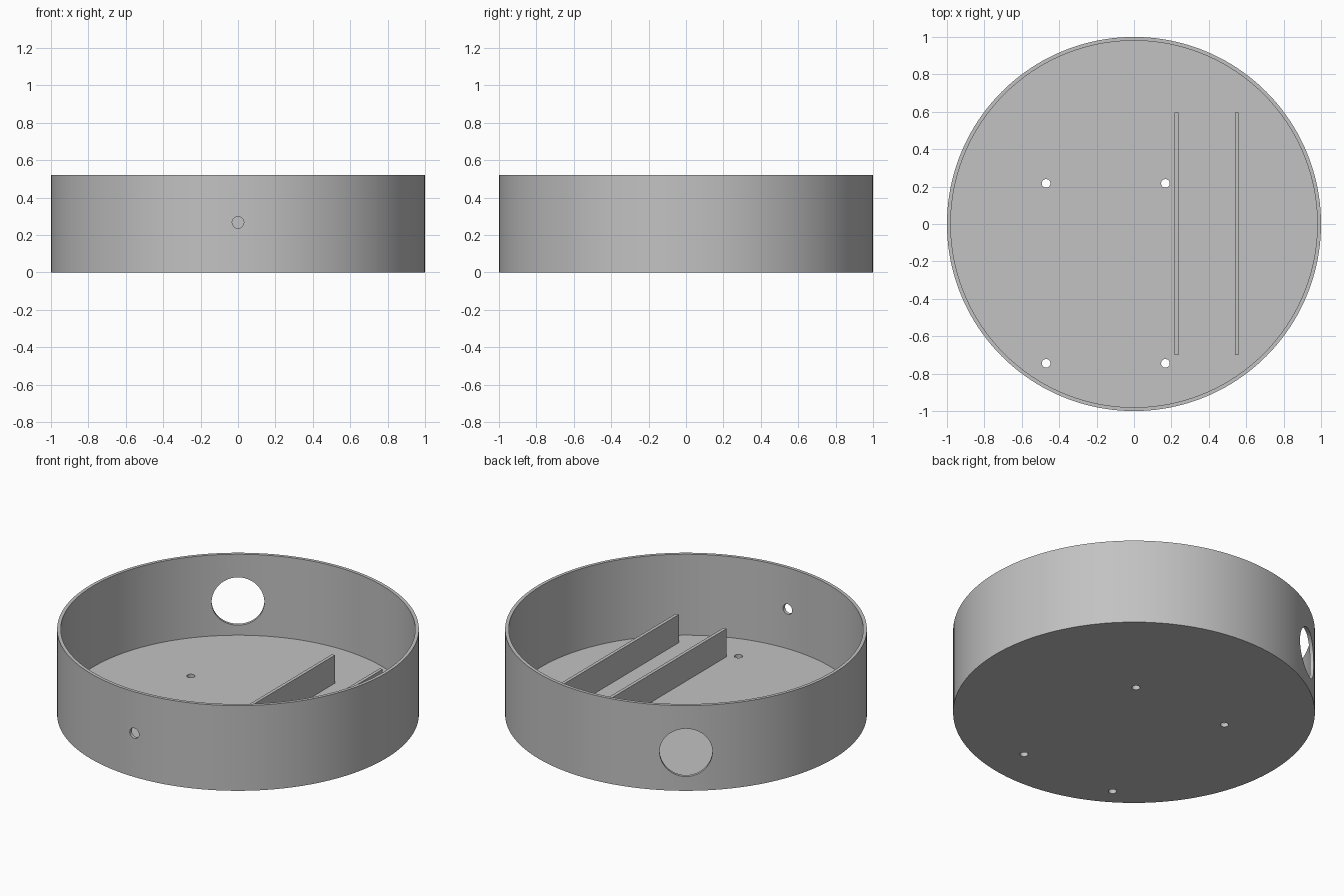
import bpy
import math
from mathutils import Vector

if "Cube" in bpy.data.objects:
    bpy.data.objects.remove(bpy.data.objects["Cube"])

HEIGHT, WALL, FLOOR = 0.52, 0.02, 0.026
DIVIDER_TOP = 0.197

grey = bpy.data.materials.new("plain grey")
grey.use_nodes = True
colour = (0.54, 0.54, 0.54, 1)
grey.diffuse_color = colour
grey.node_tree.nodes["Principled BSDF"].inputs["Base Color"].default_value = colour


def cylinder(name, radius, depth, centre, axis=(0, 0, 1), sides=48):
    turn = Vector(axis).to_track_quat("Z", "Y").to_euler()
    bpy.ops.mesh.primitive_cylinder_add(vertices=sides, radius=radius, depth=depth,
                                        location=centre, rotation=turn)
    obj = bpy.context.object
    obj.name = name
    obj.data.materials.append(grey)
    return obj


def cut(target, cutter):
    mod = target.modifiers.new("cut", "BOOLEAN")
    mod.operation = "DIFFERENCE"
    mod.solver = "EXACT"
    mod.object = cutter
    bpy.ops.object.select_all(action="DESELECT")
    bpy.context.view_layer.objects.active = target
    target.select_set(True)
    bpy.ops.object.modifier_apply(modifier=mod.name)
    bpy.data.objects.remove(cutter)


def wall_hole(target, degrees, height, radius):
    a = math.radians(degrees)
    out = Vector((math.cos(a), math.sin(a), 0))
    cut(target, cylinder("wall_cutter", radius, 0.4, out + Vector((0, 0, height)), out))


# Round tray with an open top
tray = cylinder("round_tray", 1, HEIGHT, (0, 0, HEIGHT / 2), sides=160)
cut(tray, cylinder("hollow_cutter", 1 - WALL, HEIGHT, (0, 0, FLOOR + HEIGHT / 2), sides=160))

# Small front hole and large cable hole through the wall
wall_hole(tray, -90, 0.267, 0.031)
wall_hole(tray, 125, 0.233, 0.146)

# Four screw holes through the floor
for x in (-0.47, 0.168):
    for y in (-0.745, 0.217):
        cut(tray, cylinder("screw_cutter", 0.023, 0.2, (x, y, 0), sides=32))

bpy.ops.object.shade_smooth_by_angle(angle=math.radians(30))

# Two upright dividers standing on the floor
for name, x in (("inner_divider", 0.227), ("outer_divider", 0.549)):
    bpy.ops.mesh.primitive_cube_add(size=1, location=(x, -0.052, (FLOOR + DIVIDER_TOP) / 2))
    divider = bpy.context.object
    divider.name = name
    divider.scale = (0.02, 1.296, DIVIDER_TOP - FLOOR)
    bpy.ops.object.transform_apply(location=False, rotation=False, scale=True)
    divider.data.materials.append(grey)
